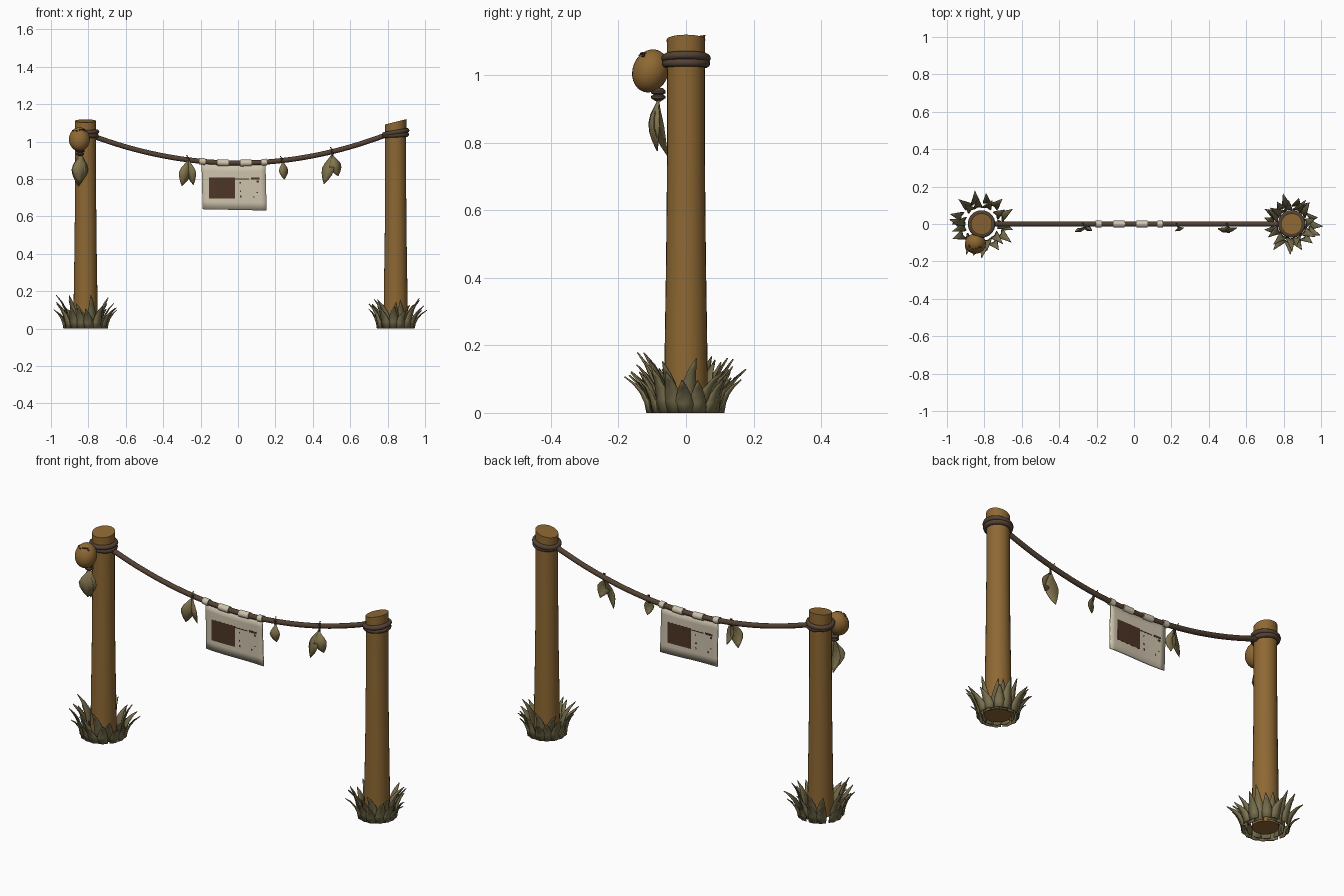
import bpy, bmesh, math, random
from mathutils import Vector, Matrix

if "Cube" in bpy.data.objects:
    bpy.data.objects.remove(bpy.data.objects["Cube"])
random.seed(4)


def mat(name, r, g, b):
    m = bpy.data.materials.new(name)
    m.diffuse_color = (r, g, b, 1)
    m.use_nodes = True
    m.node_tree.nodes["Principled BSDF"].inputs["Base Color"].default_value = m.diffuse_color
    return m


WOOD = mat("wood", 0.27, 0.138, 0.033)
ROPE = mat("rope_brown", 0.088, 0.054, 0.034)
LEAF = mat("dry_leaf", 0.22, 0.175, 0.075)
GRASS = mat("grass_olive", 0.19, 0.16, 0.075)
CLOTH = mat("cloth", 0.62, 0.55, 0.42)
PRINT = mat("dark_print", 0.075, 0.036, 0.02)


def finish(name, bm, m, smooth=True):
    bmesh.ops.recalc_face_normals(bm, faces=bm.faces)
    me = bpy.data.meshes.new(name)
    bm.to_mesh(me)
    bm.free()
    ob = bpy.data.objects.new(name, me)
    bpy.context.collection.objects.link(ob)
    me.materials.append(m)
    if smooth:
        bpy.context.view_layer.objects.active = ob
        bpy.ops.object.select_all(action='DESELECT')
        ob.select_set(True)
        bpy.ops.object.shade_smooth_by_angle(angle=math.radians(40))
    return ob


def tube(bm, pts, radii, n=16, closed=False):
    """Sweep a circle along points; caps the ends unless closed."""
    rings = []
    for i, p in enumerate(pts):
        if closed:
            d = pts[(i + 1) % len(pts)] - pts[i - 1]
        else:
            d = pts[min(i + 1, len(pts) - 1)] - pts[max(i - 1, 0)]
        d.normalize()
        u = Vector((0, 0, 1)) if abs(d.z) < 0.9 else Vector((0, 1, 0))
        a = d.cross(u).normalized()
        b = d.cross(a)
        r = radii[i] if isinstance(radii, list) else radii
        rings.append([bm.verts.new(p + a * r * math.cos(2 * math.pi * k / n) + b * r * math.sin(2 * math.pi * k / n))
                      for k in range(n)])
    for i in range(len(rings) if closed else len(rings) - 1):
        A, B = rings[i], rings[(i + 1) % len(rings)]
        for k in range(n):
            bm.faces.new((A[k], A[(k + 1) % n], B[(k + 1) % n], B[k]))
    if not closed:
        bm.faces.new(rings[0])
        bm.faces.new(rings[-1])
    return rings


def blade(bm, pts, widths, side, fold):
    """Leaf or grass blade: rows of three points with a raised midrib."""
    rows = [[bm.verts.new(p - side * w), bm.verts.new(p + fold * w), bm.verts.new(p + side * w)]
            for p, w in zip(pts, widths)]
    for A, B in zip(rows, rows[1:]):
        for k in (0, 1):
            bm.faces.new((A[k], A[k + 1], B[k + 1], B[k]))


def thicken(ob, t):
    md = ob.modifiers.new("thickness", 'SOLIDIFY')
    md.thickness = t
    md.offset = 0


def rope_z(x):
    return 0.885 + 0.24 * x * x


# Posts: tapered, with a slanted cut on top
for name, x, sx, sy, top in (("left_post", -0.815, 0.0, 0.15, 1.11), ("right_post", 0.843, 0.25, 0.0, 1.105)):
    bm = bmesh.new()
    prof = [(0.008, 0.065), (0.2, 0.063), (0.45, 0.059), (0.75, 0.056), (1.0, 0.056), (top, 0.057)]
    rings = tube(bm, [Vector((x, 0, z)) for z, r in prof], [r for z, r in prof], 28)
    for v in rings[-1]:
        v.co.z += (v.co.x - x) * sx + v.co.y * sy
    finish(name, bm, WOOD)

# Rope windings round each post
for name, x, tilt in (("left_rope_tie", -0.815, 0.05), ("right_rope_tie", 0.843, 0.17)):
    bm = bmesh.new()
    for dz, t, R in ((0.007, tilt, 0.061), (-0.008, tilt - 0.12, 0.059)):
        pts = [Vector((x + R * math.cos(a), R * math.sin(a), 1.042 + dz + t * R * math.cos(a)))
               for a in (2 * math.pi * i / 32 for i in range(32))]
        tube(bm, pts, 0.0125, 10, True)
    finish(name, bm, ROPE)

# Sagging rope
bm = bmesh.new()
xs = [-0.77 + 1.56 * i / 40 for i in range(41)]
tube(bm, [Vector((x, 0, rope_z(x))) for x in xs], 0.0135, 12)
finish("hanging_rope", bm, ROPE)

# Banner cloth
X0, X1 = -0.195, 0.147


def cloth_y(x, z):
    return 0.004 * math.sin(14 * x) * (0.9 - z) * 4


bm = bmesh.new()
grid = []
for j in range(7):
    t = j / 6
    row = []
    for i in range(13):
        s = i / 12
        x = X0 + (X1 - X0) * s + 0.006 * t
        z = (rope_z(x) - 0.006) * (1 - t) + (0.638 - 0.007 * s) * t
        row.append(bm.verts.new((x, cloth_y(x, z), z)))
    grid.append(row)
for A, B in zip(grid, grid[1:]):
    for i in range(12):
        bm.faces.new((A[i], A[i + 1], B[i + 1], B[i]))
thicken(finish("banner_cloth", bm, CLOTH), 0.006)

# Cloth loops over the rope
bm = bmesh.new()
for a, b in ((-0.206, -0.174), (-0.11, -0.05), (0.013, 0.072), (0.126, 0.154)):
    tube(bm, [Vector((x, 0, rope_z(x))) for x in (a, (a + b) / 2, b)], 0.018, 14)
finish("banner_loops", bm, CLOTH)

# Printed patch and worn marks on both faces of the cloth (mirrored on the back)
bm = bmesh.new()
marks = [(-0.155, -0.015, 0.695, 0.807), (-0.015, 0.06, 0.798, 0.803), (0.07, 0.115, 0.797, 0.808),
         (0.1, 0.112, 0.782, 0.792), (0.008, 0.015, 0.775, 0.783), (0.01, 0.018, 0.7, 0.712),
         (0.01, 0.016, 0.73, 0.737), (0.08, 0.088, 0.7, 0.707), (0.1, 0.107, 0.725, 0.73)]
for front in (True, False):
    for a, b, z0, z1 in marks:
        if not front:
            a, b = X0 + X1 - b, X0 + X1 - a
        off = -0.0045 if front else 0.0045
        n = max(1, int((b - a) / 0.02))
        for i in range(n):
            p, q = a + (b - a) * i / n, a + (b - a) * (i + 1) / n
            bm.faces.new([bm.verts.new((x, cloth_y(x, z) + off, z))
                          for x, z in ((p, z0), (q, z0), (q, z1), (p, z1))])
ob = finish("banner_print", bm, PRINT, False)
thicken(ob, 0.001)

# Hanging leaves: top x, y, z then tip x, y, z, half width
LW = [0.06, 0.4, 0.8, 1.0, 0.85, 0.5, 0.02]
leaves = [(-0.268, -0.015, 0.9, -0.3, -0.022, 0.762, 0.034), (-0.262, -0.018, 0.9, -0.238, -0.012, 0.768, 0.027),
          (0.24, -0.015, 0.892, 0.247, -0.018, 0.797, 0.026),
          (0.503, -0.015, 0.93, 0.46, -0.03, 0.772, 0.034), (0.505, -0.018, 0.925, 0.535, -0.02, 0.815, 0.034),
          (-0.848, -0.082, 0.93, -0.852, -0.055, 0.762, 0.042), (-0.838, -0.08, 0.93, -0.85, -0.085, 0.775, 0.046)]
bm = bmesh.new()
for i, (ax, ay, az, bx, by, bz, w) in enumerate(leaves):
    A, B = Vector((ax, ay, az)), Vector((bx, by, bz))
    yaw = (-0.35, 0.35)[i % 2]
    side = (B - A).normalized().cross(Vector((math.sin(yaw), math.cos(yaw), 0))).normalized()
    pts = [A.lerp(B, t / 6) + Vector((0, -0.012 * math.sin(math.pi * t / 6), 0)) for t in range(7)]
    blade(bm, pts, [w * k for k in LW], side, Vector((0, -0.3, 0)))
thicken(finish("hanging_leaves", bm, LEAF), 0.003)

# Leaf stalks looped over the rope
bm = bmesh.new()
for x in (-0.266, 0.235, 0.503):
    z = rope_z(x)
    tube(bm, [Vector((x - 0.008, 0.004, z + 0.022)), Vector((x, -0.013, z + 0.012)),
              Vector((x + 0.003, -0.018, z - 0.03))], [0.004, 0.006, 0.004], 8)
finish("leaf_stalks", bm, ROPE)

# Round gourd tied to the left post
C = Vector((-0.848, -0.105, 1.012))
M = Matrix.Translation(C) @ Matrix.Rotation(-0.35, 4, 'X') @ Matrix.Diagonal((0.056, 0.053, 0.065, 1))
bm = bmesh.new()
bmesh.ops.create_uvsphere(bm, u_segments=28, v_segments=18, radius=1, matrix=M)
finish("gourd", bm, WOOD)

# Small dark marks lying on the gourd
bm = bmesh.new()
for dx, dz, w in ((-0.6, 0.6, 0.011), (-0.25, 0.5, 0.006), (0.1, 0.6, 0.011), (0.38, 0.63, 0.009), (0.55, 0.52, 0.006)):
    p = M @ Vector((dx, -math.sqrt(max(0.02, 1 - dx * dx - dz * dz)), dz))
    rot = (p - C).to_track_quat('Z', 'Y').to_matrix().to_4x4()
    bmesh.ops.create_cube(bm, size=1, matrix=Matrix.Translation(p) @ rot @ Matrix.Diagonal((w * 1.5, 0.007, 0.006, 1)))
finish("gourd_marks", bm, PRINT, False)

# Gourd neck with two rings
bm = bmesh.new()
neck = [(0.962, 0.012), (0.953, 0.022), (0.946, 0.022), (0.942, 0.014), (0.938, 0.021), (0.931, 0.021), (0.922, 0.007)]
tube(bm, [Vector((-0.844, -0.082, z)) for z, r in neck], [r for z, r in neck], 16)
finish("gourd_neck", bm, ROPE)

# Grass tufts: rings of blades bending outward
for name, cx, grow in (("left_grass", -0.815, 1.0), ("right_grass", 0.843, 0.84)):
    bm = bmesh.new()
    for n, r0, h, reach, w in ((14, 0.108, 0.125, 0.07, 0.026), (11, 0.085, 0.165, 0.07, 0.024)):
        for i in range(n):
            a = 2 * math.pi * (i + random.uniform(-0.25, 0.25)) / n
            out = Vector((math.cos(a), math.sin(a), 0))
            side = Vector((-out.y, out.x, 0))
            hh = h * random.uniform(0.75, 1.1)
            rr = reach * random.uniform(0.7, 1.1)
            sway = random.uniform(-0.03, 0.03)
            pts = []
            for t in (0, 0.25, 0.5, 0.75, 1):
                p = out * (r0 * grow + rr * t ** 1.8) + side * sway * t * t
                pts.append(p + Vector((cx, 0, hh * (1.25 * t - 0.25 * t * t))))
            blade(bm, pts, [w * k for k in (0.95, 1.0, 0.8, 0.45, 0.02)], side, out * 0.35)
    thicken(finish(name, bm, GRASS), 0.004)
